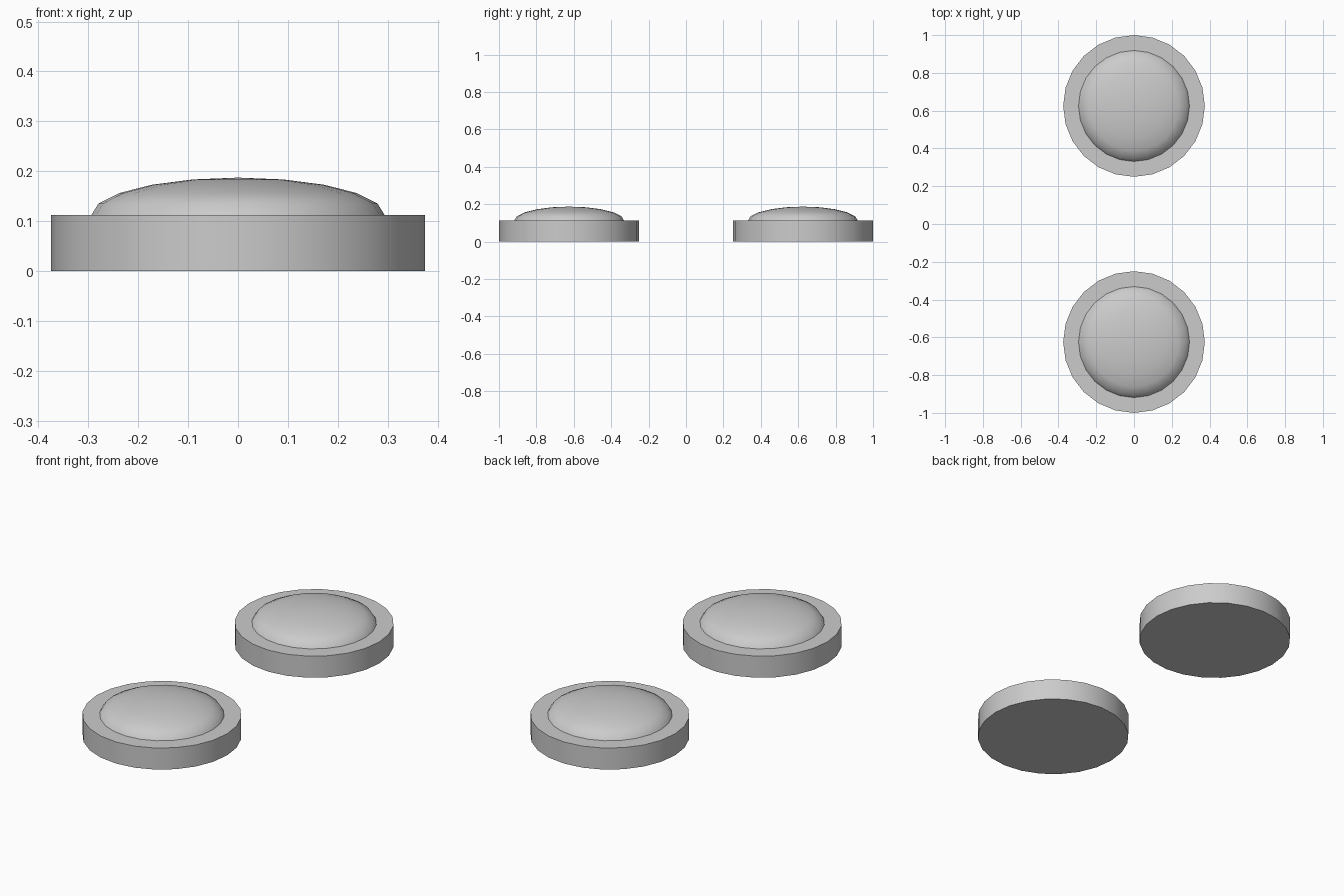
import bpy, bmesh, math

if "Cube" in bpy.data.objects:
    bpy.data.objects.remove(bpy.data.objects["Cube"])

SIDES = 24
BASE_R, BASE_H = 0.375, 0.112
DOME_R, DOME_H = 0.294, 0.075


def lathe(name, profile, y):
    """Spin an (r, z) profile; a zero radius becomes a single pole vertex."""
    bm = bmesh.new()
    rings = []
    for r, z in profile:
        if r == 0:
            rings.append([bm.verts.new((0, 0, z))])
        else:
            rings.append([bm.verts.new((r * math.cos(math.tau * i / SIDES),
                                        r * math.sin(math.tau * i / SIDES), z))
                          for i in range(SIDES)])
    for a, b in zip(rings, rings[1:]):
        for i in range(SIDES):
            j = (i + 1) % SIDES
            if len(b) == 1:
                bm.faces.new((a[i], a[j], b[0]))
            else:
                bm.faces.new((a[i], a[j], b[j], b[i]))
    # Cap open ends
    if len(rings[0]) > 1:
        bm.faces.new(rings[0][::-1])
    if len(rings[-1]) > 1:
        bm.faces.new(rings[-1])
    mesh = bpy.data.meshes.new(name)
    bm.to_mesh(mesh)
    bm.free()
    obj = bpy.data.objects.new(name, mesh)
    bpy.context.collection.objects.link(obj)
    obj.location.y = y
    bpy.ops.object.select_all(action='DESELECT')
    obj.select_set(True)
    bpy.context.view_layer.objects.active = obj
    bpy.ops.object.shade_smooth_by_angle(angle=math.radians(35))
    return obj


base_profile = [(BASE_R, 0), (BASE_R, BASE_H)]
# Flattened half-sphere in 18 degree steps
dome_profile = [(DOME_R * math.cos(math.radians(18 * k)),
                 BASE_H + DOME_H * math.sin(math.radians(18 * k)))
                for k in range(5)] + [(0, BASE_H + DOME_H)]

# Two identical buttons, front and back
for side, y in (("front", -0.625), ("back", 0.625)):
    lathe(side + "_base_disc", base_profile, y)
    lathe(side + "_dome", dome_profile, y)
